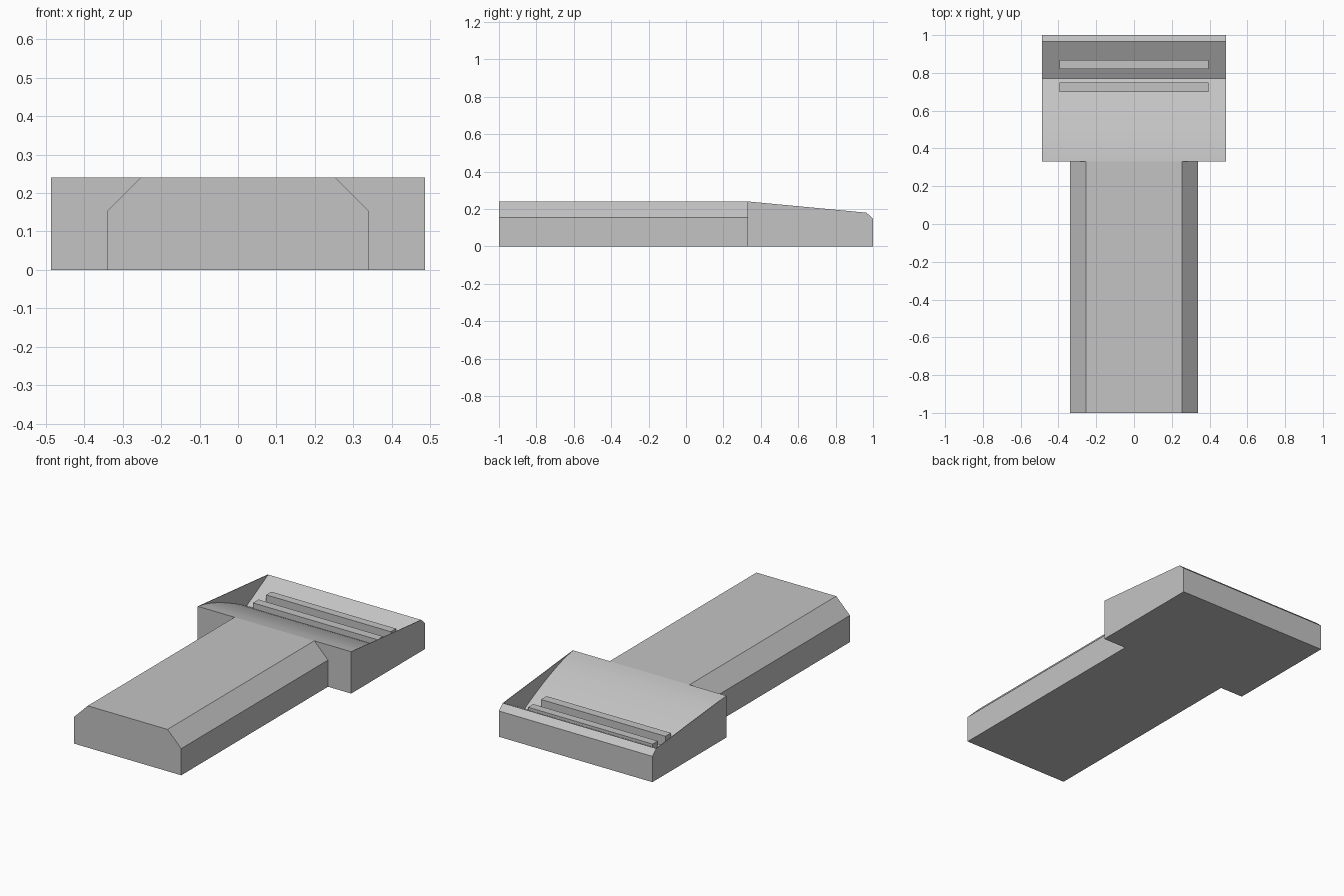
import bpy
import math

cube = bpy.data.objects.get("Cube")
if cube:
    bpy.data.objects.remove(cube, do_unlink=True)

grey = bpy.data.materials.new("plain_grey")
grey.use_nodes = True
colour = (0.55, 0.55, 0.55, 1)
grey.diffuse_color = colour
grey.node_tree.nodes["Principled BSDF"].inputs["Base Color"].default_value = colour


def prism(name, profile, start, end, axis):
    """Extrude a closed 2D profile along x (profile is y, z) or y (profile is x, z)."""
    def point(p, t):
        return (t, p[0], p[1]) if axis == "x" else (p[0], t, p[1])
    n = len(profile)
    verts = [point(p, t) for t in (start, end) for p in profile]
    faces = [list(range(n)), list(range(n, 2 * n))[::-1]]
    faces += [[i, i + n, (i + 1) % n + n, (i + 1) % n] for i in range(n)]
    if axis == "x":
        faces = [f[::-1] for f in faces]
    mesh = bpy.data.meshes.new(name)
    mesh.from_pydata(verts, [], faces)
    mesh.materials.append(grey)
    obj = bpy.data.objects.new(name, mesh)
    bpy.context.collection.objects.link(obj)
    return obj


FRONT, HEIGHT, HALF, WALL = 0.33, 0.24, 0.487, 0.003

# Long shaft with chamfered upper edges
prism("shaft", [(-0.34, 0), (0.34, 0), (0.34, 0.153), (0.253, HEIGHT),
                (-0.253, HEIGHT), (-0.34, 0.153)], -1, FRONT, "y")

# Head with a curved slope falling into a valley, then rising to the back lip
base = [(FRONT, 0), (1, 0), (1, 0.148), (0.965, 0.18)]
slope = []
for i in range(9):
    t = i / 8
    slope.append((0.77 - 0.44 * t, 0.075 + 0.165 * (1 - (1 - t) ** 1.4)))
head = prism("head", base + slope, -HALF + WALL, HALF - WALL, "x")

# Thin cheeks closing the valley on both sides
for side, sign in (("left", 1), ("right", -1)):
    a, b = sorted((sign * (HALF - WALL), sign * HALF))
    prism(side + "_cheek", base + [(FRONT, HEIGHT)], a, b, "x")

# Two grip ribs across the valley
for name, y0, y1 in (("front_rib", 0.70, 0.75), ("back_rib", 0.82, 0.867)):
    prism(name, [(y0, 0.05), (y1, 0.05), (y1, 0.143), (y0, 0.143)], -0.395, 0.395, "x")

# Smooth the curved slope only
bpy.ops.object.select_all(action="DESELECT")
head.select_set(True)
bpy.context.view_layer.objects.active = head
bpy.ops.object.shade_smooth_by_angle(angle=math.radians(20))
